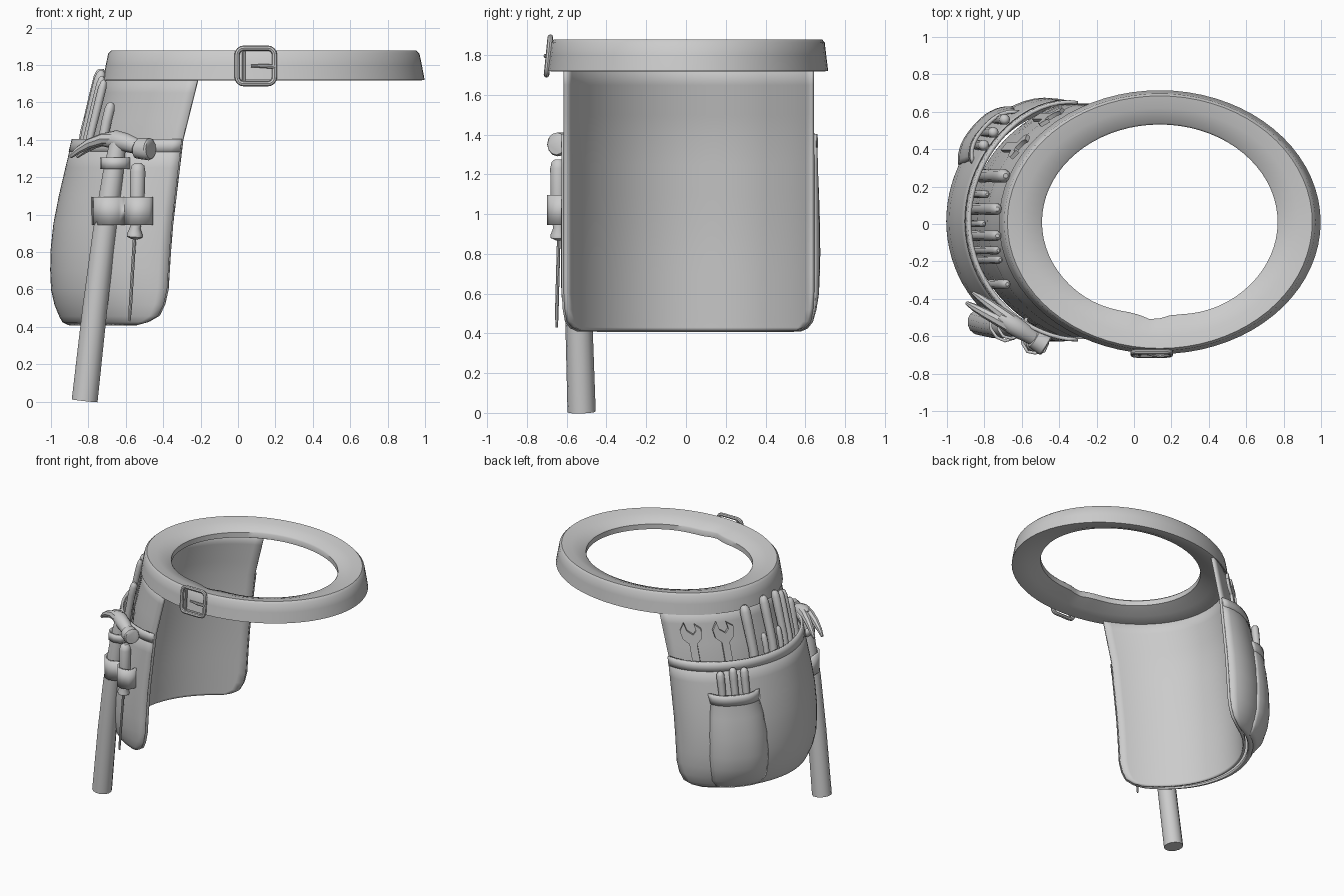
import bpy, bmesh
from math import sin, cos, pi, radians, exp
from mathutils import Vector as V

if "Cube" in bpy.data.objects:
    bpy.data.objects.remove(bpy.data.objects["Cube"])


def lerp(table, x):
    """Piecewise linear lookup, keys ascending."""
    if x <= table[0][0]:
        return table[0][1]
    for (a, p), (b, q) in zip(table, table[1:]):
        if x <= b:
            return p + (q - p) * (x - a) / (b - a)
    return table[-1][1]


def finish(name, bm, solid=0, angle=40):
    bmesh.ops.recalc_face_normals(bm, faces=bm.faces)
    me = bpy.data.meshes.new(name)
    bm.to_mesh(me)
    bm.free()
    ob = bpy.data.objects.new(name, me)
    bpy.context.collection.objects.link(ob)
    bpy.ops.object.select_all(action='DESELECT')
    bpy.context.view_layer.objects.active = ob
    ob.select_set(True)
    bpy.ops.object.shade_smooth_by_angle(angle=radians(angle))
    if solid:
        m = ob.modifiers.new("thickness", 'SOLIDIFY')
        m.thickness = solid
        m.offset = 0
    return ob


def grid(name, rows, wrap_rows=False, wrap_cols=False, caps=False, solid=0, angle=40):
    bm = bmesh.new()
    vs = [[bm.verts.new(p) for p in r] for r in rows]
    n, k = len(vs), len(vs[0])
    for i in range(n if wrap_rows else n - 1):
        for j in range(k if wrap_cols else k - 1):
            a, b = (i + 1) % n, (j + 1) % k
            bm.faces.new((vs[i][j], vs[i][b], vs[a][b], vs[a][j]))
    if caps:
        bm.faces.new(vs[0])
        bm.faces.new(vs[-1])
    return finish(name, bm, solid, angle)


def tube(name, pts, radii, sides=12, ref=(0, 1, 0), closed=False):
    """Round section swept along pts."""
    pts, rows = [V(p) for p in pts], []
    n = len(pts)
    for i, p in enumerate(pts):
        if closed:
            t = pts[(i + 1) % n] - pts[i - 1]
        else:
            t = pts[min(i + 1, n - 1)] - pts[max(i - 1, 0)]
        t.normalize()
        b = t.cross(V(ref)).normalized()
        a = b.cross(t)
        r = radii[i] if isinstance(radii, (list, tuple)) else radii
        rows.append([p + a * r * cos(2 * pi * k / sides) + b * r * sin(2 * pi * k / sides)
                     for k in range(sides)])
    return grid(name, rows, closed, True, not closed)


# Shared leg-hugging surface: angle th (0 = wearer side, + = back), height z, outward offset
SHIFT = [(.42, -.18), (.9, -.15), (1.4, -.09), (1.76, 0)]
A, B = .83, .685


def normal(th):
    return V((-cos(th) / A, sin(th) / B, 0)).normalized()


def surf(th, z, off=0):
    return V((.145 + lerp(SHIFT, z) - A * cos(th), .015 + B * sin(th), z)) + normal(th) * off


def sheet(name, zs, centre, half, off, cols=32, solid=.016):
    rows = []
    for z in zs:
        rows.append([surf(centre + (2 * j / cols - 1) * half(z), z, off(2 * j / cols - 1, z))
                     for j in range(cols + 1)])
    return grid(name, rows, solid=solid)


EDGE = [(.415, 53), (.43, 58), (.46, 62), (.52, 64), (.6, 65), (1.8, 65)]
PUFF = [(.415, .01), (.43, .045), (.5, .085), (.62, .12), (.8, .13), (1.0, .125), (1.15, .11), (1.4, .08)]


def half(z):
    return radians(lerp(EDGE, z))


def pouch_off(u, z):
    p = 3.5 if u < 0 else 6
    return .012 + lerp(PUFF, z) * (1 - min(abs(u), 1) ** p) + .012 * max(0, 1 - abs(u)) ** .5


# Belt ring: closed section swept round an ellipse, with a dip in front under the buckle
SECTION = [(.86, .705, 1.72), (.845, .695, 1.80), (.832, .688, 1.862), (.815, .675, 1.878), (.74, .61, 1.866),
           (.64, .53, 1.835), (.63, .522, 1.825), (.63, .522, 1.785), (.73, .6, 1.745), (.84, .69, 1.718)]
rows = []
for a, b, z in SECTION:
    ring = []
    for i in range(72):
        t = 2 * pi * i / 72
        x = .138 + a * cos(t)
        dip = .03 * (1 - exp(-((x - .1) / .07) ** 2)) * exp(-((x - .1) / .25) ** 2) \
            if a < .7 and sin(t) < 0 else 0
        ring.append((x, .01 + b * sin(t) + dip, z))
    rows.append(ring)
grid("belt", rows, wrap_rows=True, wrap_cols=True)

# Buckle frame, bar and pin
loop = []
for q, (sx, sz) in enumerate([(1, 1), (-1, 1), (-1, -1), (1, -1)]):
    for k in range(5):
        t = pi / 2 * (q + k / 4)
        z = sz * .06 + .035 * sin(t)
        loop.append((.095 + sx * .065 + .035 * cos(t), -.692 + .1 * z, 1.795 + z))
tube("buckle_frame", loop, .014, 8, closed=True)
tube("buckle_bar", [(.03, -.7, 1.715), (.03, -.685, 1.875)], .009, 8, ref=(1, 0, 0))
tube("buckle_pin", [(.2, -.695, 1.79), (.14, -.705, 1.795), (.07, -.695, 1.795)], [.012, .011, .007], 8)

# Backing panel, main pouch and pouch hem
zs = [1.76, 1.65, 1.5, 1.4, 1.25, 1.1, .95, .8, .7, .6, .52, .46, .43, .415]
sheet("backing_panel", zs, 0, half, lambda u, z: 0, solid=.02)
sheet("main_pouch", zs[3:], 0, half, pouch_off, cols=40)
sheet("pouch_hem", [1.403, 1.37, 1.335], 0, half, lambda u, z: pouch_off(u, z) + .001, cols=40, solid=.02)

# Small pocket on the rear side of the pouch
PC = radians(34)
WIDTH = [(.42, 11), (.5, 13.5), (.75, 14), (1.0, 12.5), (1.1, 11.5), (1.2, 12.5)]
BULGE = [(.42, .01), (.5, .035), (.7, .05), (1.0, .045), (1.1, .045), (1.2, .06)]


def pocket_half(z):
    return radians(lerp(WIDTH, z))


def pocket_off(u, z, extra=0):
    th = PC + u * pocket_half(z)
    return pouch_off(th / half(z), z) + lerp(BULGE, z) * (1 - abs(u) ** 3) + extra


pz = [1.17, 1.1, 1.0, .85, .7, .6, .5, .45, .425]
sheet("small_pocket", pz, PC, pocket_half, pocket_off, cols=16)
sheet("small_pocket_hem", [1.175, 1.14, 1.1], PC, pocket_half, lambda u, z: pocket_off(u, z, .002), 16, .02)


def rod(name, deg, z0, z1, r, off):
    """Rounded tool handle following the panel slope."""
    th = radians(deg)
    pts, rad = [], []
    for f, s in [(0, 1), (.5, .9), (.8, 1), (.93, 1), (.98, .75), (1, .35)]:
        z = z0 + (z1 - z0) * f
        pts.append(surf(th, z, off))
        rad.append(r * s)
    tube(name, pts, rad, 10, ref=(1, 0, 0))


# Pens in the small pocket and handles in the main pouch
for i, (d, z) in enumerate([(40, 1.35), (34, 1.37), (28.5, 1.36)]):
    rod(f"pen_{i + 1}", d, .98, z, .029, .145)
TOOLS = [(19, 1.76, .038, .05), (11, 1.53, .022, .06), (5, 1.78, .034, .05), (-1, 1.53, .02, .06),
         (-6, 1.77, .03, .05), (-12, 1.74, .022, .055), (-16, 1.72, .022, .055), (-27, 1.6, .027, .05)]
for i, (d, z, r, o) in enumerate(TOOLS):
    rod(f"tool_handle_{i + 1}", d, 1.1, z, r, o)

# Open-ended wrenches lying flat against the panel
WRENCH = [(-.028, 0), (.028, 0), (.028, .27), (.07, .31), (.08, .37), (.045, .43), (.03, .37), (-.01, .34),
          (-.035, .37), (-.028, .42), (-.075, .385), (-.065, .31), (-.028, .27)]
for i, d in enumerate((50, 33)):
    th = radians(d)
    n = normal(th)
    tan = V((n.y, -n.x, 0))
    low, up = surf(th, 1.25, .025), (surf(th, 1.68, .025) - surf(th, 1.25, .025)).normalized()
    bm = bmesh.new()
    face = bm.faces.new([bm.verts.new(low + tan * x + up * y) for x, y in WRENCH])
    ext = bmesh.ops.extrude_face_region(bm, geom=[face])
    bmesh.ops.translate(bm, vec=n * .022, verts=[g for g in ext['geom'] if isinstance(g, bmesh.types.BMVert)])
    finish(f"wrench_{i + 1}", bm)

# Hammer: handle, head and two claw tines laid along the pouch tangent
tube("hammer_handle", [(-.82, -.525, .005), (-.765, -.54, .5), (-.715, -.55, .9), (-.668, -.55, 1.22), (-.64, -.545, 1.4)],
     [.071, .068, .064, .056, .045], 14)
C, U, N = V((-.63, -.55, 0)), V((.8, -.5, 0)), V((-.53, -.85, 0))


def head(s, z, n=0):
    return C + U * s + N * n + V((0, 0, z))


tube("hammer_head", [head(s, z) for s, z in [(-.11, 1.4), (-.03, 1.4), (.04, 1.385), (.11, 1.365), (.12, 1.355),
                                            (.195, 1.35), (.205, 1.35)]],
     [.036, .052, .05, .042, .056, .06, .052], 12, ref=(0, 0, 1))
for side in (-1, 1):
    tube("hammer_claw_" + ("inner" if side < 0 else "outer"),
         [head(s, z, side * w) for s, z, w in [(-.02, 1.405, .014), (-.1, 1.405, .02), (-.19, 1.38, .026),
                                              (-.26, 1.345, .03), (-.31, 1.31, .032)]],
         [.036, .032, .027, .02, .01], 8, ref=N)

# Screwdriver: handle with collar and thin blade
tube("screwdriver_handle", [(-.535, -.642, 1.275), (-.535, -.642, 1.262), (-.536, -.642, 1.23), (-.54, -.642, 1.0),
                            (-.55, -.64, .93), (-.552, -.64, .895), (-.553, -.64, .88), (-.554, -.64, .868)],
     [.018, .034, .041, .038, .028, .042, .042, .015], 12)
tube("screwdriver_blade", [(-.553, -.64, .88), (-.576, -.65, .5), (-.58, -.65, .43)], [.009, .009, .006], 8)


def band(name, path, z0, z1):
    grid(name, [[(x, y, z) for x, y in path] for z in (z0, z1)], solid=.016, angle=50)


# Leather loops holding the hammer and screwdriver
band("tool_strap", [(-.775, -.45), (-.765, -.56), (-.735, -.605), (-.69, -.625), (-.64, -.61), (-.605, -.585),
                    (-.595, -.64), (-.57, -.682), (-.53, -.69), (-.48, -.68), (-.463, -.64), (-.46, -.59)], .945, 1.095)
band("hammer_loop", [(-.73, -.46), (-.725, -.56), (-.70, -.6), (-.655, -.612), (-.61, -.6), (-.585, -.56), (-.575, -.5)],
     1.245, 1.305)
